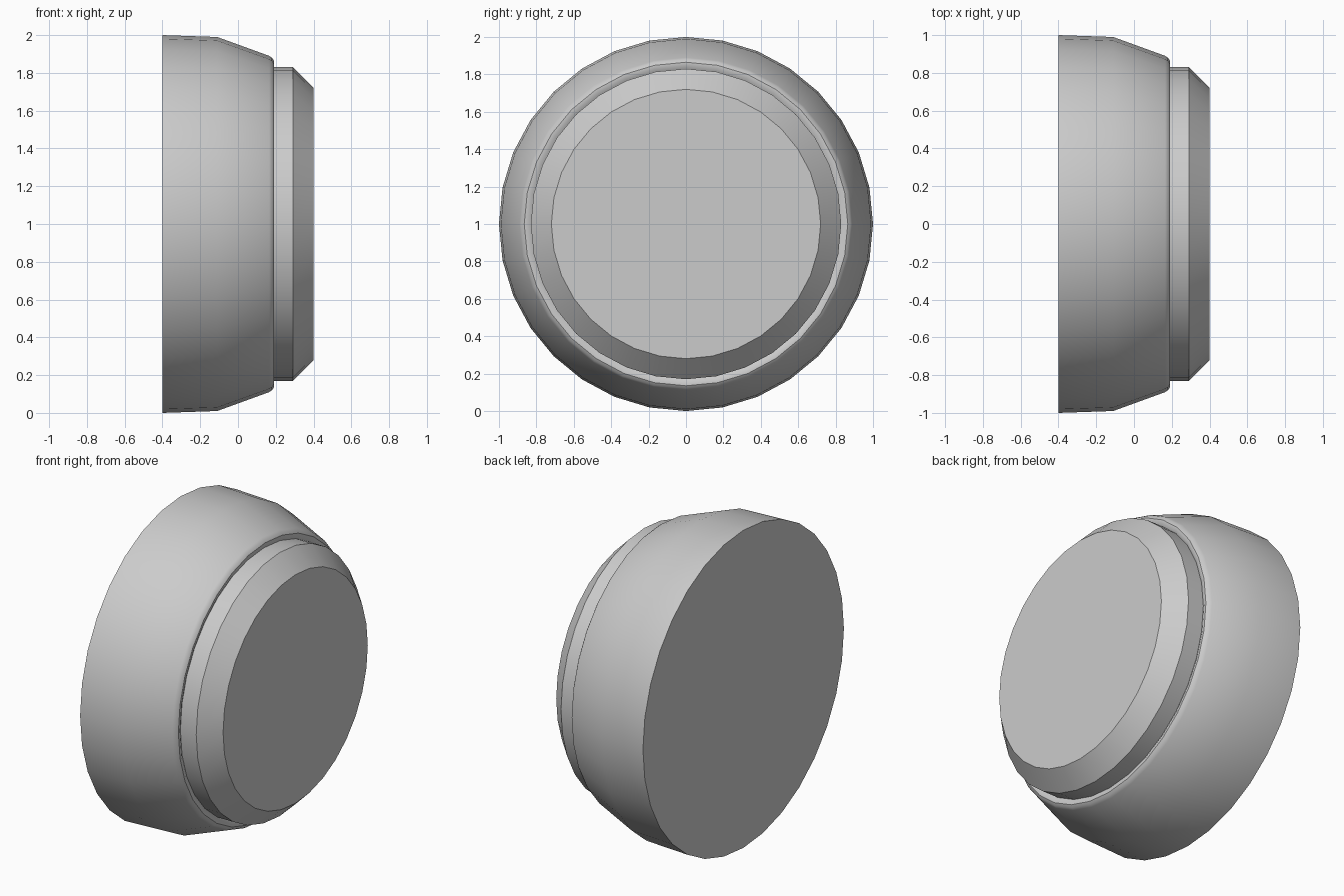
import bpy, bmesh, math

if "Cube" in bpy.data.objects:
    bpy.data.objects.remove(bpy.data.objects["Cube"])

SIDES = 32


def lathe(name, profile):
    """Revolve (x, radius) points around the horizontal axis at z = 1, with end caps."""
    bm = bmesh.new()
    rings = []
    for x, r in profile:
        rings.append([bm.verts.new((x, r * math.sin(2 * math.pi * i / SIDES),
                                    1 + r * math.cos(2 * math.pi * i / SIDES)))
                      for i in range(SIDES)])
    for a, b in zip(rings, rings[1:]):
        for i in range(SIDES):
            j = (i + 1) % SIDES
            bm.faces.new((a[i], a[j], b[j], b[i]))
    bm.faces.new(rings[0])
    bm.faces.new(rings[-1])
    bmesh.ops.recalc_face_normals(bm, faces=bm.faces[:])
    mesh = bpy.data.meshes.new(name)
    bm.to_mesh(mesh)
    bm.free()
    obj = bpy.data.objects.new(name, mesh)
    bpy.context.collection.objects.link(obj)
    bpy.ops.object.select_all(action='DESELECT')
    obj.select_set(True)
    bpy.context.view_layer.objects.active = obj
    bpy.ops.object.shade_smooth_by_angle(angle=math.radians(30))
    return obj


# Rounded housing, rim lip and chamfered front plug in one closed profile
lathe("round_cap", [
    (-0.40, 1.00), (-0.11, 0.99),                 # housing wall
    (0.165, 0.89), (0.18, 0.88), (0.19, 0.865),   # shoulder and rolled rim
    (0.19, 0.85), (0.18, 0.83),                   # inner lip
    (0.29, 0.83), (0.40, 0.72),                   # plug and chamfer
])
